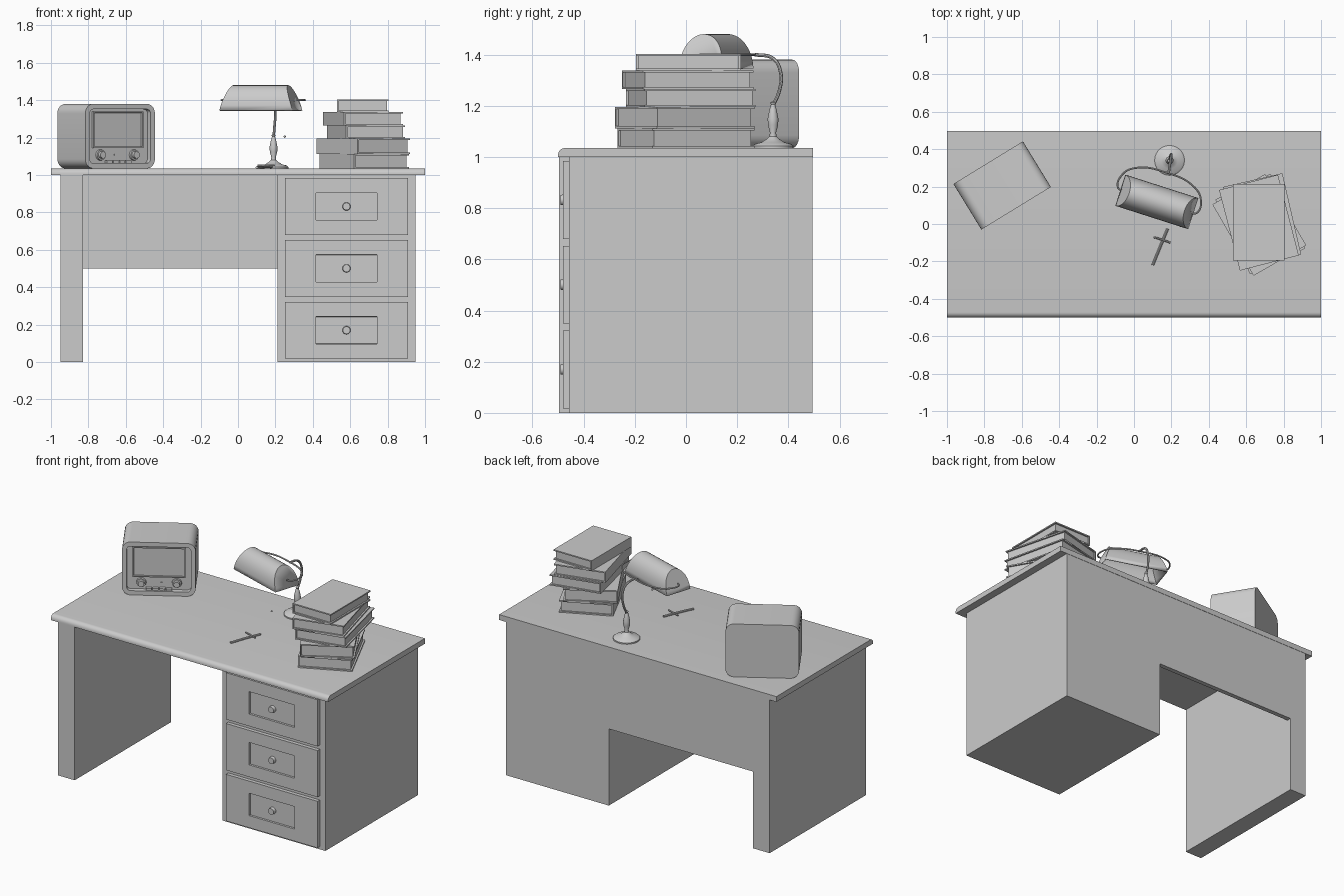
import bpy, bmesh, math
from mathutils import Matrix, Vector

cube = bpy.data.objects.get("Cube")
if cube:
    bpy.data.objects.remove(cube, do_unlink=True)

grey = bpy.data.materials.new("plain grey")
grey.use_nodes = True
grey.diffuse_color = (0.6, 0.6, 0.6, 1)
grey.node_tree.nodes["Principled BSDF"].inputs["Base Color"].default_value = (0.6, 0.6, 0.6, 1)

made = []
HOME = Matrix.Identity(4)
TOP = 1.035


def frame(x, y, z, degrees):
    return Matrix.Translation((x, y, z)) @ Matrix.Rotation(math.radians(degrees), 4, "Z")


def finish(name, bm, space=HOME, bevel=0):
    bmesh.ops.recalc_face_normals(bm, faces=bm.faces[:])
    mesh = bpy.data.meshes.new(name)
    bm.to_mesh(mesh)
    bm.free()
    mesh.materials.append(grey)
    obj = bpy.data.objects.new(name, mesh)
    bpy.context.collection.objects.link(obj)
    obj.matrix_world = space
    if bevel:
        mod = obj.modifiers.new("Bevel", "BEVEL")
        mod.width, mod.segments = bevel, 2
    made.append(obj)
    return obj


def add_box(bm, lo, hi):
    lo, hi = Vector(lo), Vector(hi)
    m = Matrix.Translation((lo + hi) / 2) @ Matrix.Diagonal((*(hi - lo), 1))
    bmesh.ops.create_cube(bm, size=1, matrix=m)


def box(name, lo, hi, space=HOME, bevel=0):
    bm = bmesh.new()
    add_box(bm, lo, hi)
    return finish(name, bm, space, bevel)


def sink_front(bm, rim, depth):
    """Inset the face that looks to -y and push it inward."""
    bm.normal_update()
    face = min(bm.faces, key=lambda f: f.normal.y * f.calc_area())
    bmesh.ops.inset_region(bm, faces=[face], thickness=rim)
    bmesh.ops.inset_region(bm, faces=[face], thickness=0.0005)
    bmesh.ops.translate(bm, verts=face.verts[:], vec=(0, depth, 0))


def prism(points, y0, y1):
    """Extrude an x-z outline along y."""
    bm = bmesh.new()
    face = bm.faces.new([bm.verts.new((x, y0, z)) for x, z in points])
    ext = bmesh.ops.extrude_face_region(bm, geom=[face])
    verts = [g for g in ext["geom"] if isinstance(g, bmesh.types.BMVert)]
    bmesh.ops.translate(bm, verts=verts, vec=(0, y1 - y0, 0))
    bmesh.ops.recalc_face_normals(bm, faces=bm.faces[:])
    return bm


def knob(name, center, radius, length, space=HOME):
    bm = bmesh.new()
    m = Matrix.Translation(center) @ Matrix.Rotation(math.pi / 2, 4, "X")
    bmesh.ops.create_cone(bm, cap_ends=True, segments=24, radius1=radius,
                          radius2=radius * 0.9, depth=length, matrix=m)
    finish(name, bm, space)


def lathe(name, profile, space):
    bm = bmesh.new()
    verts = [bm.verts.new((r, 0, z)) for r, z in profile]
    edges = [bm.edges.new(pair) for pair in zip(verts, verts[1:])]
    bmesh.ops.spin(bm, geom=verts + edges, cent=(0, 0, 0), axis=(0, 0, 1),
                   angle=math.tau, steps=28, use_merge=True)
    bmesh.ops.remove_doubles(bm, verts=bm.verts[:], dist=0.0001)
    finish(name, bm, space)


def tube(name, points, radius):
    curve = bpy.data.curves.new(name, "CURVE")
    curve.dimensions = "3D"
    curve.bevel_depth, curve.bevel_resolution = radius, 2
    curve.resolution_u, curve.use_fill_caps = 8, True
    line = curve.splines.new("BEZIER")
    line.bezier_points.add(len(points) - 1)
    for p, co in zip(line.bezier_points, points):
        p.co = co
        p.handle_left_type = p.handle_right_type = "AUTO"
    curve.materials.append(grey)
    obj = bpy.data.objects.new(name, curve)
    bpy.context.collection.objects.link(obj)
    bpy.ops.object.select_all(action="DESELECT")
    obj.select_set(True)
    bpy.context.view_layer.objects.active = obj
    bpy.ops.object.convert(target="MESH")
    made.append(bpy.context.view_layer.objects.active)


# Desk: worktop with a rounded front edge, leg, back panel and pedestal
bm = bmesh.new()
add_box(bm, (-1, -0.5, 1), (1, 0.497, TOP))
edge = min(bm.edges, key=lambda e: sum(v.co.y - v.co.z for v in e.verts))
bmesh.ops.bevel(bm, geom=[edge], offset=0.028, segments=6, profile=0.5, affect="EDGES")
finish("worktop", bm)
box("left_leg_panel", (-0.95, -0.497, 0), (-0.83, 0.495, 1))
box("back_panel", (-0.83, 0.465, 0.5), (0.21, 0.495, 1))
box("drawer_pedestal", (0.21, -0.457, 0), (0.95, 0.495, 1))

# Drawers with a sunken handle plate and a round knob
for i in range(3):
    z = 0.17 + i * 0.331
    bm = bmesh.new()
    add_box(bm, (0.25, -0.481, z - 0.152), (0.91, -0.455, z + 0.152))
    finish_name = f"drawer_front_{i + 1}"
    sink_front(bm, 0.08, 0)
    middle = min(bm.faces, key=lambda f: (f.calc_center_median() - Vector((0.58, -0.481, z))).length)
    for v in middle.verts:
        v.co.x = 0.58 + math.copysign(0.163, v.co.x - 0.58)
        v.co.z = z + math.copysign(0.072, v.co.z - z)
        v.co.y = -0.469
    rim = {n for v in middle.verts for e in v.link_edges for n in e.verts} - set(middle.verts)
    for v in rim:
        v.co.x = 0.58 + math.copysign(0.164, v.co.x - 0.58)
        v.co.z = z + math.copysign(0.073, v.co.z - z)
    finish(finish_name, bm)
    knob(f"drawer_knob_{i + 1}", (0.58, -0.479, z), 0.022, 0.022)

# Radio: rounded cabinet with a sunken front
radio = frame(-0.705, 0.206, TOP, 31.5)
W, H, R = 0.218, 0.345, 0.05
outline = []
for cx, cz, start in ((W - R, H - R, 0), (R - W, H - R, 90), (R - W, R, 180), (W - R, R, 270)):
    for step in range(7):
        a = math.radians(start + step * 15)
        outline.append((cx + R * math.cos(a), cz + R * math.sin(a)))
bm = prism(outline, -0.143, 0.143)
sink_front(bm, 0.028, 0.03)
finish("radio_cabinet", bm, radio)
bm = bmesh.new()
add_box(bm, (-0.157, -0.125, 0.11), (0.157, -0.11, 0.305))
sink_front(bm, 0.01, 0.01)
finish("radio_dial_window", bm, radio)
for side, x in (("right", -0.105), ("left", 0.105)):
    knob(f"radio_{side}_knob_ring", (x, -0.118, 0.072), 0.03, 0.012, radio)
    knob(f"radio_{side}_knob", (x, -0.128, 0.072), 0.02, 0.03, radio)
box("radio_marker", (-0.02, -0.118, 0.068), (0.02, -0.11, 0.076), radio)
for i in range(4):
    x = -0.06 + i * 0.04
    box(f"radio_key_{i + 1}", (x - 0.017, -0.135, 0.029), (x + 0.017, -0.11, 0.042), radio)

# Lamp: turned stand, bent neck, yoke and hollow shade
lathe("lamp_stand", [(0, 0), (0.08, 0), (0.08, 0.008), (0.07, 0.016), (0.045, 0.022),
                     (0.025, 0.035), (0.014, 0.045), (0.012, 0.06), (0.02, 0.09),
                     (0.021, 0.115), (0.014, 0.15), (0.008, 0.17), (0.011, 0.178),
                     (0, 0.185)], frame(0.19, 0.34, TOP, 0))
tube("lamp_neck", [(0.19, 0.34, 1.2), (0.195, 0.365, 1.26), (0.2, 0.37, 1.33),
                   (0.195, 0.34, 1.385), (0.185, 0.27, 1.4)], 0.007)
lamp = frame(0.122, 0.118, 1.345, -17.8)
yoke = [(-0.2, 0, 0.055), (-0.222, 0.01, 0.055), (-0.222, 0.08, 0.055), (-0.17, 0.135, 0.055),
        (0, 0.165, 0.055), (0.17, 0.135, 0.055), (0.222, 0.08, 0.055), (0.222, 0.01, 0.055),
        (0.2, 0, 0.055)]
tube("lamp_yoke", [lamp @ Vector(p) for p in yoke], 0.005)
bm = bmesh.new()
ends = []
for side in (-1, 1):
    arc = [math.pi * i / 20 for i in range(21)]
    ends.append([bm.verts.new((side * (0.205 - 0.05 * math.sin(t)), -0.0875 * math.cos(t),
                               0.135 * math.sin(t) ** 0.85)) for t in arc])
    bm.faces.new(ends[-1])
for i in range(20):
    bm.faces.new((ends[0][i], ends[0][i + 1], ends[1][i + 1], ends[1][i]))
shade = finish("lamp_shade", bm, lamp)
shell = shade.modifiers.new("Shell", "SOLIDIFY")
shell.thickness = 0.006
bm = bmesh.new()
bmesh.ops.create_uvsphere(bm, u_segments=12, v_segments=8, radius=0.006)
finish("lamp_pull_bead", bm, frame(0.25, -0.01, 1.205, 0))

# Pens lying crosswise
tube("long_pen", [(0.1, -0.22, 1.04), (0.14, -0.122, 1.043), (0.18, -0.025, 1.043)], 0.007)
tube("short_pen", [(0.105, -0.07, 1.052), (0.15, -0.084, 1.052), (0.195, -0.1, 1.052)], 0.005)

# Books: two covers, a spine on the right-hand end and recessed pages
books = [(0.675, 0, 25, 0.325, 0.44, 0.077), (0.67, -0.005, 30, 0.325, 0.44, 0.083),
         (0.685, 0.018, 13, 0.325, 0.445, 0.07), (0.668, 0.007, 14.5, 0.325, 0.445, 0.072),
         (0.668, 0.01, 0, 0.275, 0.41, 0.066)]
z = TOP
for i, (x, y, turn, w, d, h) in enumerate(books, 1):
    space = frame(x, y, z, turn)
    w, d, t = w / 2, d / 2, 0.008
    bm = bmesh.new()
    add_box(bm, (-w, -d, 0), (w, d, t))
    add_box(bm, (-w, -d, h - t), (w, d, h))
    add_box(bm, (-w, -d, t), (t - w, d, h - t))
    finish(f"book_{i}_cover", bm, space)
    box(f"book_{i}_pages", (t - w, 0.01 - d, t), (w - 0.01, d - 0.01, h - t), space)
    z += h

# Smooth the rounded parts while keeping edges sharp
bpy.ops.object.select_all(action="DESELECT")
for obj in made:
    obj.select_set(True)
bpy.context.view_layer.objects.active = made[0]
bpy.ops.object.shade_smooth_by_angle(angle=math.radians(35))
